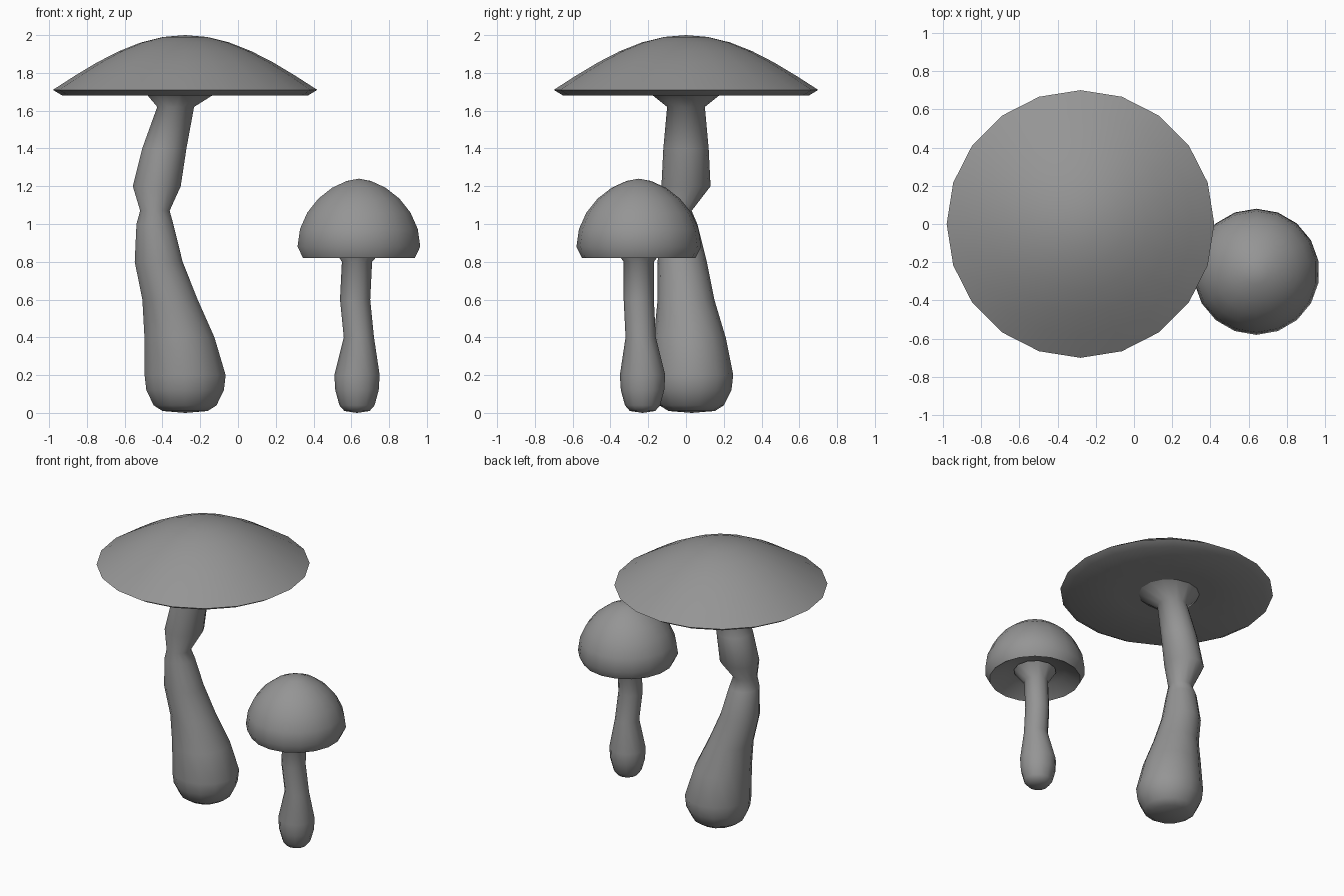
import bpy, bmesh
from math import sin, cos, pi, radians, sqrt
from mathutils import Vector

default_cube = bpy.data.objects.get("Cube")
if default_cube:
    bpy.data.objects.remove(default_cube, do_unlink=True)

# One plain grey for everything
grey = bpy.data.materials.new("mushroom grey")
grey.use_nodes = True
colour = (0.3, 0.3, 0.3, 1)
grey.diffuse_color = colour
grey.node_tree.nodes["Principled BSDF"].inputs["Base Color"].default_value = colour


def add_ring(bm, centre, radius, sides):
    """Add a level circle of vertices."""
    ring = []
    for step in range(sides):
        angle = pi / 2 + 2 * pi * step / sides
        offset = Vector((cos(angle), sin(angle), 0)) * radius
        ring.append(bm.verts.new(centre + offset))
    return ring


def loft(name, stations, sides, tip):
    """Skin a list of (centre, radius) circles and close the end with a tip."""
    bm = bmesh.new()
    rings = [add_ring(bm, centre, radius, sides) for centre, radius in stations]
    point = bm.verts.new(tip)
    for lower, upper in zip(rings, rings[1:]):
        for step in range(sides):
            bm.faces.new((lower[step - 1], lower[step], upper[step], upper[step - 1]))
    for step in range(sides):
        bm.faces.new((rings[-1][step - 1], rings[-1][step], point))
    bmesh.ops.recalc_face_normals(bm, faces=bm.faces)

    mesh = bpy.data.meshes.new(name)
    bm.to_mesh(mesh)
    bm.free()
    mesh.materials.append(grey)
    part = bpy.data.objects.new(name, mesh)
    bpy.context.collection.objects.link(part)
    bpy.ops.object.select_all(action='DESELECT')
    part.select_set(True)
    bpy.context.view_layer.objects.active = part
    bpy.ops.object.shade_smooth_by_angle(angle=radians(60))


def build_stem(name, sections, sides):
    """Run from the flared collar down the shaft, then round off the foot."""
    stations = [(Vector((x, y, z)), radius) for x, y, z, radius in sections]
    foot_centre, foot_radius = stations[-1]
    foot_height = foot_centre.z
    tip = Vector((foot_centre.x, foot_centre.y, 0))
    for drop in (0.4, 0.8, 0.95):
        centre = foot_centre - Vector((0, 0, foot_height * drop))
        stations.append((centre, foot_radius * sqrt(sqrt(1 - drop * drop))))
    loft(name, stations, sides, tip)


def build_cap(name, middle, underside, rim_height, rim_radius, top, width, sides):
    """Run outwards along the underside, round the rim and up over the dome."""
    x, y = middle
    stations = [(Vector((x, y, z)), radius) for radius, z in underside]
    steps = 6
    for step in range(steps):
        angle = pi / 2 * step / steps
        height = rim_height + (top - rim_height) * sin(angle)
        stations.append((Vector((x, y, height)), rim_radius * width(angle)))
    loft(name, stations, sides, Vector((x, y, top)))


def pointed_width(angle):
    """Gently sloping dome that meets the rim at a thin edge."""
    return 1 - angle * 2 / pi


def round_width(angle):
    """Tall, nearly elliptical dome."""
    return cos(angle) ** 1.2


# Tall stem: flared collar, swelling, pinched neck and heavy foot
build_stem("tall_stem", [
    (-.3, 0, 1.7, .2),
    (-.33, 0, 1.62, .1),
    (-.39, 0, 1.4, .12),
    (-.43, 0, 1.2, .13),
    (-.44, -.05, 1.07, .08),
    (-.44, -.04, 1, .1),
    (-.42, -.02, .8, .13),
    (-.36, 0, .6, .15),
    (-.31, .02, .4, .19),
    (-.28, .03, .2, .22),
], sides=14)

# Short stem: thin shaft over an egg-shaped foot
build_stem("short_stem", [
    (.64, -.25, .88, .14),
    (.63, -.25, .8, .08),
    (.62, -.25, .6, .08),
    (.64, -.24, .4, .08),
    (.63, -.23, .2, .12),
], sides=12)

# Wide cap: nearly flat underside and thin rim
build_cap("wide_cap", (-.28, 0), [(.15, 1.7), (.3, 1.7), (.65, 1.68)],
          rim_height=1.71, rim_radius=.7, top=2, width=pointed_width, sides=20)

# Round cap: hollow underside and blunt lip
build_cap("round_cap", (.64, -.25), [(.1, .9), (.2, .88), (.3, .82)],
          rim_height=.88, rim_radius=.33, top=1.24, width=round_width, sides=18)
